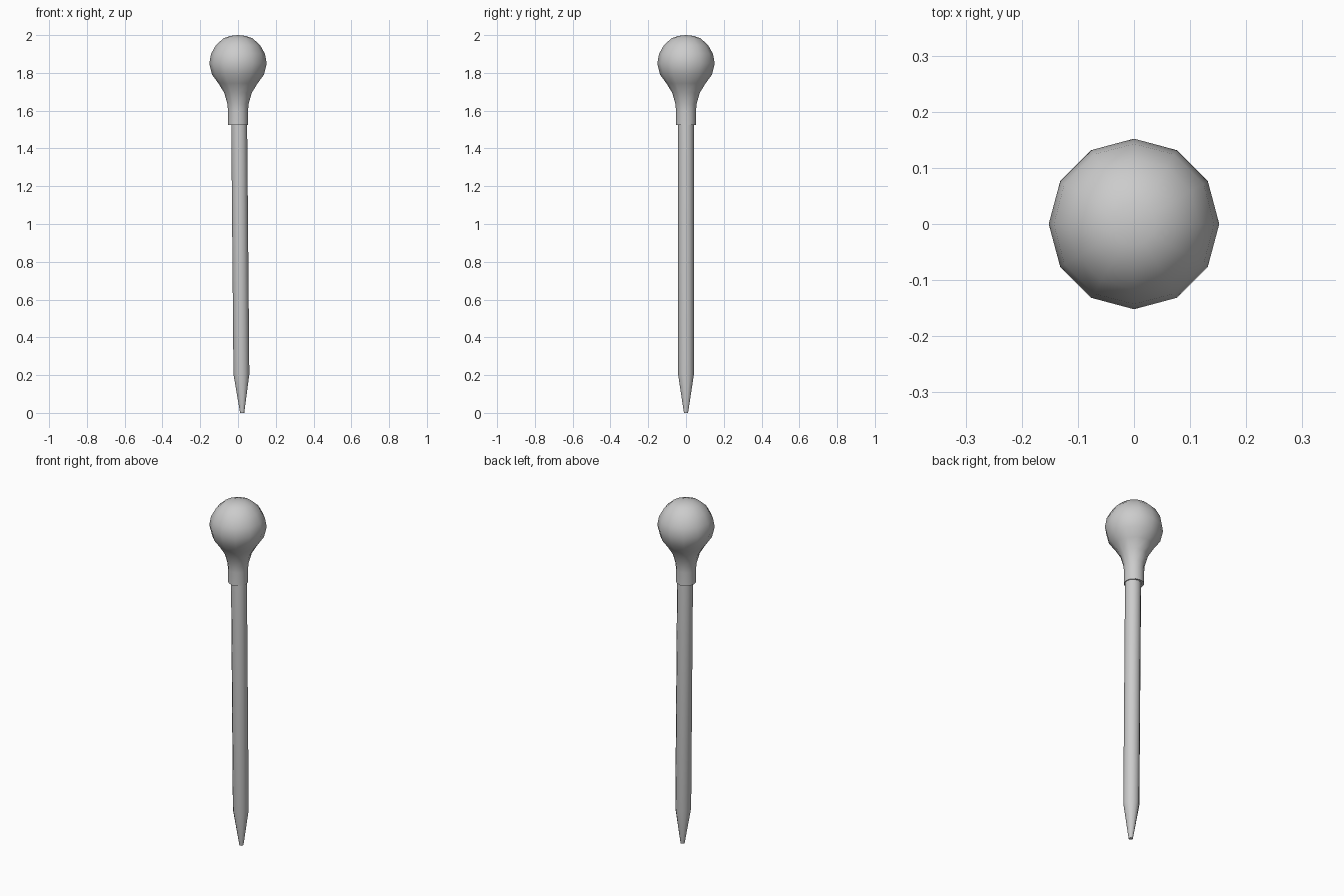
import bpy, bmesh, math

if "Cube" in bpy.data.objects:
    bpy.data.objects.remove(bpy.data.objects["Cube"])

SIDES = 12

def lathe(name, profile, angle):
    """Revolve (radius, z, centre x) points into a closed solid."""
    bm = bmesh.new()
    rings = []
    for r, z, cx in profile:
        if r == 0:
            rings.append([bm.verts.new((cx, 0, z))])
        else:
            rings.append([bm.verts.new((cx + r * math.cos(2 * math.pi * i / SIDES),
                                        r * math.sin(2 * math.pi * i / SIDES), z))
                          for i in range(SIDES)])
    for a, b in zip(rings, rings[1:]):
        for i in range(SIDES):
            j = (i + 1) % SIDES
            if len(b) == 1:
                bm.faces.new((a[i], a[j], b[0]))
            else:
                bm.faces.new((a[i], a[j], b[j], b[i]))
    # flat caps on open ends
    for ring in (rings[0], rings[-1]):
        if len(ring) > 1:
            bm.faces.new(ring)
    bmesh.ops.recalc_face_normals(bm, faces=bm.faces)
    me = bpy.data.meshes.new(name)
    bm.to_mesh(me)
    bm.free()
    ob = bpy.data.objects.new(name, me)
    bpy.context.collection.objects.link(ob)
    bpy.ops.object.select_all(action='DESELECT')
    ob.select_set(True)
    bpy.context.view_layer.objects.active = ob
    bpy.ops.object.shade_smooth_by_angle(angle=math.radians(angle))
    return ob

# Rounded head flowing into a narrow collar
head = [(0.053, 1.525), (0.053, 1.60), (0.056, 1.635), (0.073, 1.695),
        (0.104, 1.745), (0.137, 1.79), (0.152, 1.85), (0.143, 1.90),
        (0.117, 1.947), (0.077, 1.983), (0.038, 1.996), (0, 2.0)]
lathe("pin_head", [(r, z, 0) for r, z in head], 50)

# Slightly leaning shaft with a blunt pointed tip
shaft = [(0.011, 0.0, 0.022), (0.042, 0.205, 0.018), (0.042, 1.56, 0.006)]
lathe("pin_shaft", shaft, 40)
